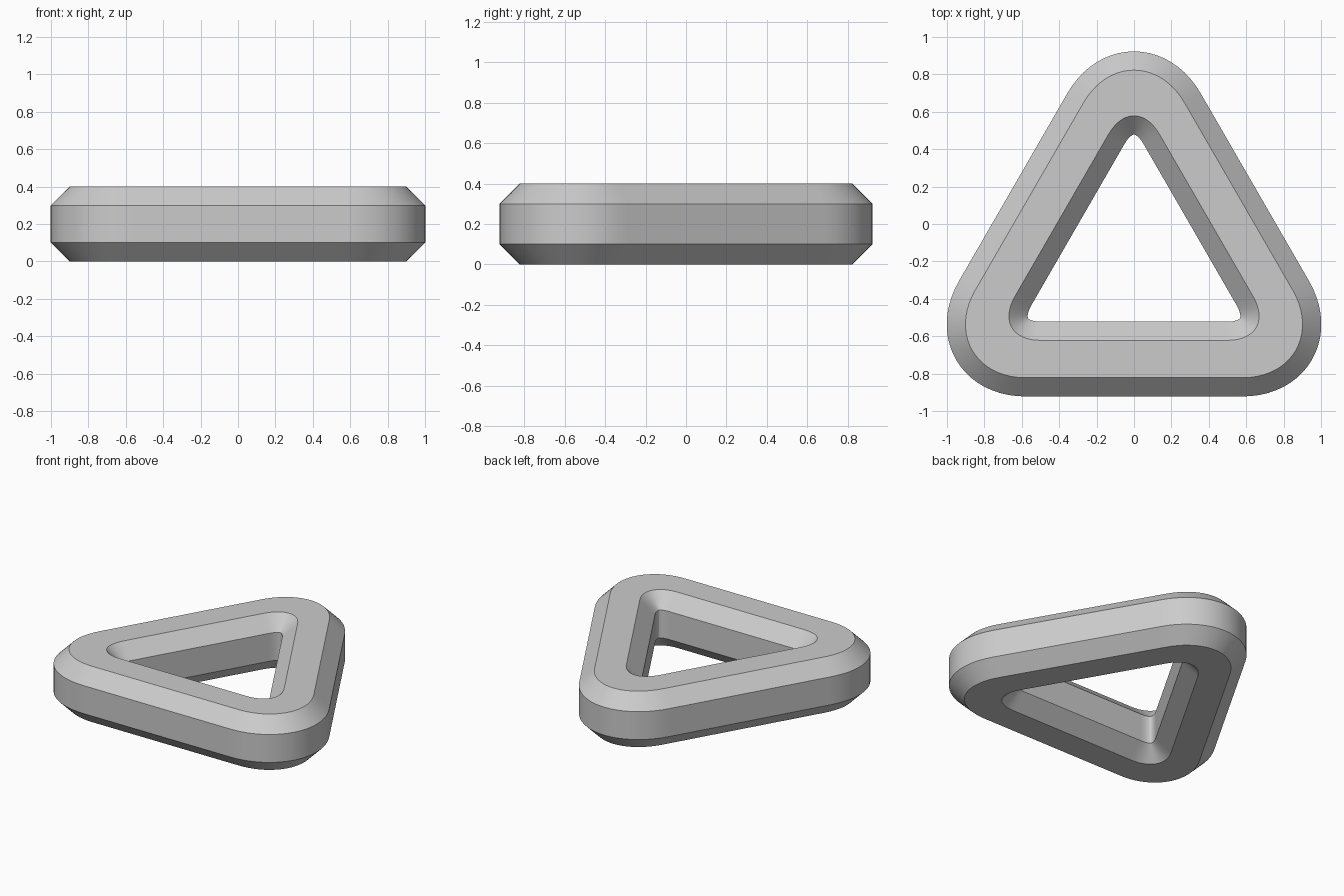
import bpy
import bmesh
import math
from mathutils import Vector

cube = bpy.data.objects.get("Cube")
if cube:
    bpy.data.objects.remove(cube, do_unlink=True)

CENTRE = Vector((0, -0.176, 0))
CHAMFER = 0.1


def rounded_triangle(curve, side_distance, corner_length, handle):
    """Closed spline: three straight sides joined by soft corners."""
    spline = curve.splines.new("BEZIER")
    spline.bezier_points.add(5)
    spline.use_cyclic_u = True
    spline.resolution_u = 20
    tips = [CENTRE + 2 * side_distance * Vector((math.cos(a), math.sin(a), 0))
            for a in (math.radians(90 + 120 * i) for i in range(3))]
    for i, tip in enumerate(tips):
        for k, neighbour in enumerate((tips[i - 1], tips[(i + 1) % 3])):
            away = (neighbour - tip).normalized()
            point = spline.bezier_points[2 * i + k]
            point.handle_left_type = point.handle_right_type = "FREE"
            point.co = tip + away * corner_length
            toward_tip = point.co - away * corner_length * handle
            along_side = point.co + away * 0.05
            point.handle_left = along_side if k == 0 else toward_tip
            point.handle_right = toward_tip if k == 0 else along_side


# Flat ring outline, extruded with a single chamfer
outline = bpy.data.curves.new("triangle_ring", "CURVE")
outline.dimensions = "2D"
outline.fill_mode = "BOTH"
outline.extrude = 0.1
outline.bevel_depth = CHAMFER
outline.bevel_resolution = 0
rounded_triangle(outline, 0.646, 0.54, 0.497)
rounded_triangle(outline, 0.446, 0.274, 0.56)

ring = bpy.data.objects.new("triangle_ring", outline)
ring.location.z = 0.2
bpy.context.collection.objects.link(ring)
bpy.ops.object.select_all(action="DESELECT")
ring.select_set(True)
bpy.context.view_layer.objects.active = ring
bpy.ops.object.convert(target="MESH")
ring = bpy.context.view_layer.objects.active

# Weld the caps to the sides
bm = bmesh.new()
bm.from_mesh(ring.data)
bmesh.ops.remove_doubles(bm, verts=bm.verts, dist=0.0005)
bmesh.ops.recalc_face_normals(bm, faces=bm.faces)
bm.to_mesh(ring.data)
bm.free()
bpy.ops.object.shade_smooth_by_angle(angle=math.radians(30))

# Plain grey
grey = bpy.data.materials.new("light_grey")
grey.use_nodes = True
colour = (0.6, 0.6, 0.6, 1)
grey.diffuse_color = colour
grey.node_tree.nodes["Principled BSDF"].inputs["Base Color"].default_value = colour
ring.data.materials.clear()
ring.data.materials.append(grey)
